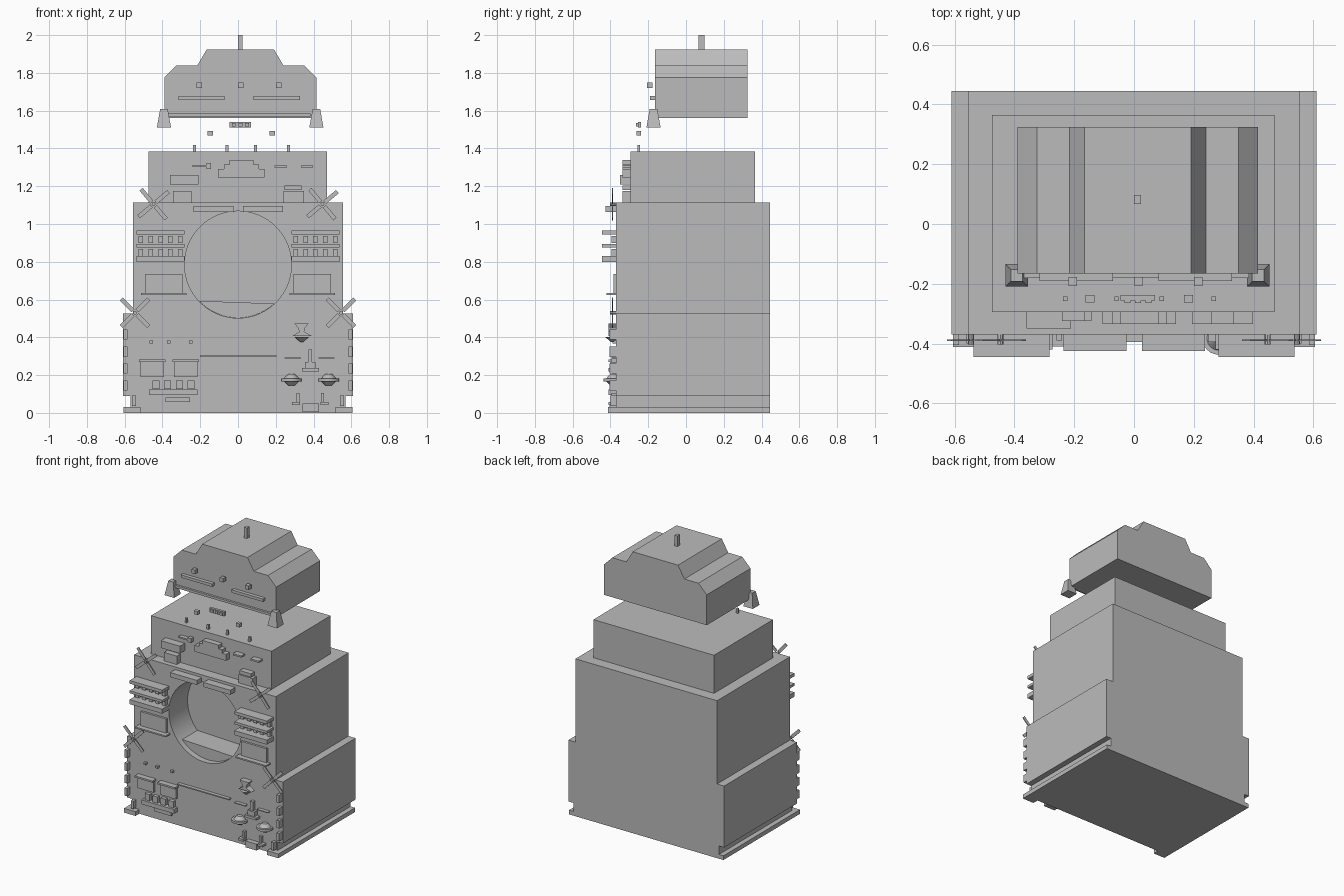
import bpy
import bmesh
from math import radians, sin, cos
from mathutils import Matrix, Vector

default_cube = bpy.data.objects.get("Cube")
if default_cube:
    bpy.data.objects.remove(default_cube)

grey = bpy.data.materials.new("plain_grey")
grey.use_nodes = True
GREY_VALUE = (0.5, 0.5, 0.5, 1)
grey.diffuse_color = GREY_VALUE
grey.node_tree.nodes["Principled BSDF"].inputs["Base Color"].default_value = GREY_VALUE

WALL = -0.37      # main front wall
UPPER_WALL = -0.295
CABIN_WALL = -0.165
BACK = 0.445


def finish(name, bm):
    """Turn a bmesh into a grey object."""
    bmesh.ops.recalc_face_normals(bm, faces=bm.faces)
    mesh = bpy.data.meshes.new(name)
    bm.to_mesh(mesh)
    bm.free()
    mesh.materials.append(grey)
    obj = bpy.data.objects.new(name, mesh)
    bpy.context.collection.objects.link(obj)
    return obj


def prism(name, outline, front, back=WALL):
    """Extrude an x-z outline along y."""
    bm = bmesh.new()
    face = bm.faces.new([bm.verts.new((x, front, z)) for x, z in outline])
    out = bmesh.ops.extrude_face_region(bm, geom=[face])
    moved = [v for v in out["geom"] if isinstance(v, bmesh.types.BMVert)]
    bmesh.ops.translate(bm, verts=moved, vec=(0, back - front, 0))
    return finish(name, bm)


def box(name, left, right, low, high, front, back=WALL):
    outline = [(left, low), (right, low), (right, high), (left, high)]
    return prism(name, outline, front, back)


def block(name, x, z, width, height, front, back=WALL):
    return box(name, x - width / 2, x + width / 2, z - height / 2, z + height / 2, front, back)


def cone(name, x, y, z, r_low, r_high, height, sides=16, axis="Z"):
    bm = bmesh.new()
    matrix = Matrix.Translation((x, y, z))
    if axis == "Y":
        matrix = matrix @ Matrix.Rotation(radians(90), 4, "X")
    bmesh.ops.create_cone(bm, cap_ends=True, segments=sides, radius1=r_low,
                          radius2=r_high, depth=height, matrix=matrix)
    return finish(name, bm)


# Main body with stepped sides and a groove above the base
half = [(0.605, 0), (0.605, 0.03), (0.57, 0.03), (0.57, 0.09),
        (0.61, 0.09), (0.61, 0.525), (0.555, 0.525), (0.555, 1.115)]
body = prism("main_body", half + [(-x, z) for x, z in reversed(half)], WALL, BACK)

# Round recess in the front
cutter = cone("recess_cutter", 0, WALL, 0.785, 0.283, 0.283, 0.42, 64, "Y")
cutter.hide_render = True
cut = body.modifiers.new("recess", "BOOLEAN")
cut.operation = "DIFFERENCE"
cut.solver = "EXACT"
cut.object = cutter
bpy.context.view_layer.objects.active = body
body.select_set(True)
bpy.ops.object.modifier_apply(modifier=cut.name)
bpy.data.objects.remove(cutter)
bpy.ops.object.shade_smooth_by_angle(angle=radians(30))

# Flat floor filling the bottom of the recess
arc = [radians(a) for a in range(223, 318, 6)]
prism("recess_floor", [(0.282 * cos(a), 0.785 + 0.282 * sin(a)) for a in arc],
      WALL + 0.04, WALL + 0.22)

# Upper storey and floating cabin
box("upper_storey", -0.475, 0.47, 1.115, 1.385, UPPER_WALL, 0.365)
cabin = [(-0.39, 1.56), (0.415, 1.56), (0.415, 1.775), (0.35, 1.84), (0.24, 1.84),
         (0.19, 1.925), (-0.165, 1.925), (-0.215, 1.84), (-0.325, 1.84), (-0.39, 1.775)]
prism("cabin", cabin, CABIN_WALL, 0.325)
box("antenna", 0, 0.023, 1.925, 2, 0.067, 0.097)
box("cabin_lower_rail", -0.37, 0.385, 1.568, 1.585, -0.18, CABIN_WALL)
for x in (-0.193, 0.205):
    block("cabin_slot", x, 1.667, 0.245, 0.02, -0.19, CABIN_WALL)
for x in (-0.205, 0.015, 0.215):
    block("cabin_button", x, 1.735, 0.028, 0.028, -0.207, -0.178)
for x in (-0.392, 0.415):
    foot = cone("cabin_foot", x, -0.172, 1.56, 0.053, 0.028, 0.1, 4)
    foot.data.transform(Matrix.Translation((x, -0.172, 0)) @ Matrix.Rotation(radians(45), 4, "Z")
                        @ Matrix.Translation((-x, 0.172, 0)))

# Floating buttons and pins above the upper storey
box("button_strip", -0.045, 0.07, 1.51, 1.54, -0.255, -0.237)
for x in (-0.022, 0.013, 0.048):
    block("strip_button", x, 1.525, 0.02, 0.02, -0.264, -0.25)
for x in (-0.147, 0.182):
    block("loose_button", x, 1.48, 0.03, 0.025, -0.262, -0.237)
for x in (-0.23, -0.058, 0.093, 0.267):
    block("roof_pin", x, 1.4, 0.014, 0.035, -0.257, -0.243)

# Upper storey front details
crest = [(-0.105, 1.245), (0.14, 1.245), (0.14, 1.29), (0.11, 1.29), (0.11, 1.315), (0.083, 1.315),
         (0.083, 1.34), (-0.045, 1.34), (-0.045, 1.315), (-0.073, 1.315), (-0.073, 1.29), (-0.105, 1.29)]
prism("stepped_crest", crest, -0.335, UPPER_WALL)
box("left_shelf", -0.36, -0.21, 1.208, 1.26, -0.35, UPPER_WALL)
box("left_step", -0.345, -0.245, 1.115, 1.175, -0.335, UPPER_WALL)
box("left_handle", -0.24, -0.145, 1.302, 1.312, -0.325, UPPER_WALL)
block("handle_knob", -0.155, 1.307, 0.025, 0.03, -0.325, UPPER_WALL)
box("right_step", 0.24, 0.35, 1.115, 1.175, -0.335, UPPER_WALL)
box("right_shelf", 0.247, 0.337, 1.18, 1.205, -0.335, UPPER_WALL)
for x in (0.227, 0.365):
    block("right_handle", x, 1.305, 0.065, 0.012, -0.335, UPPER_WALL)

# Visors over the round recess
for x in (-0.13, 0.132):
    block("recess_visor", x, 1.08, 0.21, 0.032, -0.425)

# Mirrored louvres, windows and spinners
for side in (-1, 1):
    x = side * 0.41
    for z, height in ((0.955, 0.022), (0.885, 0.018), (0.815, 0.032)):
        block("louvre_bar", x, z, 0.255, height, -0.445)
    for row in (0.85, 0.918):
        for i in range(5):
            block("louvre_tooth", x + (i - 2) * 0.052, row, 0.024, 0.037, -0.395)
    block("window_panel", side * 0.393, 0.685, 0.2, 0.1, -0.385)
    block("window_sill", side * 0.393, 0.63, 0.24, 0.01, -0.42)

    for x, z, turn in ((side * 0.447, 1.105, 40), (side * 0.545, 0.53, 45)):
        cone("spinner_hub", x, -0.385, z, 0.01, 0.01, 0.035, 8, "Y")
        for k in range(4):
            a = radians(turn + 90 * k)
            along = Vector((cos(a), sin(a)))
            across = Vector((-sin(a), cos(a))) * 0.011
            hub = Vector((x, z))
            root, tip = hub + along * 0.015, hub + along * 0.103
            prism("spinner_blade", [root - across, tip - across, tip + across, root + across],
                  -0.392, -0.387)

    # Edge studs and front feet
    for z in (0.145, 0.235, 0.323, 0.415):
        block("edge_stud", side * 0.596, z, 0.02, 0.055, -0.405)
    block("lower_stud", side * 0.55, 0.065, 0.02, 0.055, -0.4)
    block("front_foot", side * 0.56, 0.015, 0.09, 0.03, -0.412)

# Lower left instruments
for x in (-0.46, -0.367, -0.25):
    block("small_dot", x, 0.375, 0.018, 0.014, -0.39)
for x in (-0.453, -0.277):
    block("lower_window", x, 0.23, 0.125, 0.08, -0.39)
    block("lower_lintel", x, 0.276, 0.14, 0.012, -0.41)
for i in range(4):
    block("railing_post", -0.435 + i * 0.062, 0.148, 0.037, 0.045, -0.395)
box("railing_shelf", -0.47, -0.215, 0.095, 0.125, -0.41)
box("small_plate", -0.385, -0.255, 0.058, 0.082, -0.385)
box("long_ledge", -0.2, 0.205, 0.297, 0.305, -0.395)

# Lower right instruments
lamp = [(0.3, 0.472), (0.372, 0.472), (0.355, 0.45), (0.35, 0.43),
        (0.39, 0.408), (0.29, 0.408), (0.325, 0.43), (0.318, 0.45)]
prism("lamp_bracket", lamp, -0.41)
cone("lamp_shade", 0.337, -0.39, 0.388, 0.008, 0.036, 0.025)
box("lever_base", 0.338, 0.43, 0.22, 0.237, -0.41)
box("lever_block", 0.355, 0.41, 0.237, 0.27, -0.4)
box("lever_post", 0.372, 0.393, 0.27, 0.335, -0.395)
for x in (0.29, 0.468):
    block("thin_shelf", x, 0.29, 0.085, 0.006, -0.395)
for x in (0.283, 0.48):
    cone("dial_rim", x, -0.383, 0.175, 0.054, 0.054, 0.016, 24)
    cone("dial_dome", x, -0.383, 0.194, 0.04, 0.018, 0.024, 24)
    cone("dial_base", x, -0.383, 0.157, 0.018, 0.04, 0.022, 24)
for x, side in ((0.317, -1), (0.448, 1)):
    block("bracket_upright", x, 0.075, 0.016, 0.06, -0.395)
    block("bracket_foot", x + side * 0.01, 0.05, 0.04, 0.015, -0.41)
box("entry_step", 0.342, 0.43, 0.005, 0.05, -0.405)
